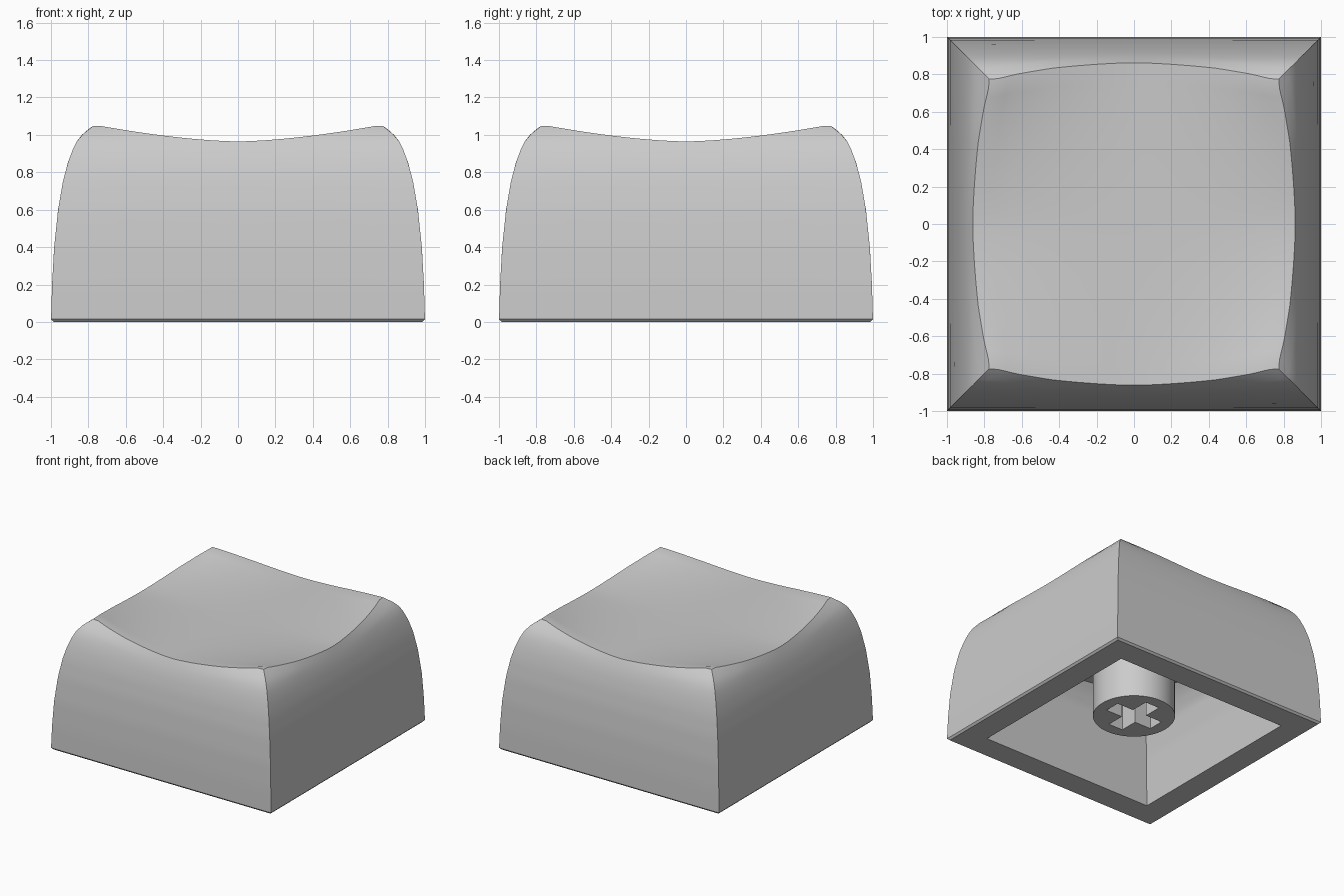
import bpy
import bmesh
from mathutils import Matrix, Vector

old = bpy.data.objects.get("Cube")
if old:
    bpy.data.objects.remove(old, do_unlink=True)

grey = bpy.data.materials.new("plain grey")
grey.use_nodes = True
grey.diffuse_color = (0.6, 0.6, 0.6, 1)
grey.node_tree.nodes["Principled BSDF"].inputs["Base Color"].default_value = (0.6, 0.6, 0.6, 1)

COLS, ROWS = 32, 24
STEPS = [2 * i / COLS - 1 for i in range(COLS + 1)]
BASE = 0.015          # height of the small bottom chamfer

# Half width of the outer and inner walls, as (height, half width)
OUTER = [(0, 1), (0.2, 0.994), (0.4, 0.983), (0.6, 0.962), (0.75, 0.936),
         (0.85, 0.91), (0.92, 0.884), (0.965, 0.862), (1.0, 0.834),
         (1.03, 0.8), (1.05, 0.772)]
INNER = [(0, 0.786), (0.4, 0.765), (0.6, 0.735), (0.7, 0.69),
         (0.76, 0.65), (0.84, 0.57)]


def half_width(profile, z):
    for (z0, w0), (z1, w1) in zip(profile, profile[1:]):
        if z <= z1:
            return w0 + (w1 - w0) * (z - z0) / (z1 - z0)
    return profile[-1][1]


def rise(t):
    return min(abs(t) / 0.95, 1) ** 1.6


def dish_height(edge, s, t):
    bowl = 0.015 * (s * s + t * t - s * s * t * t - 1)
    return edge + bowl + 0.083 * rise(s) * rise(t)


def add_grid(bm, point, us, vs, turn=0):
    rot = Matrix.Rotation(turn * 1.5707963, 3, 'Z')
    rows = [[bm.verts.new(rot @ Vector(point(u, v))) for u in us] for v in vs]
    for a, b in zip(rows, rows[1:]):
        for i in range(len(us) - 1):
            bm.faces.new((a[i], a[i + 1], b[i + 1], b[i]))


def add_skin(bm, profile, edge, z0):
    """Four curved walls closed by a dished top."""
    def wall(t, v):
        z = z0 + v * (dish_height(edge, 1, t) - z0)
        corner = z0 + v * (dish_height(edge, 1, 1) - z0)
        return half_width(profile, z), t * half_width(profile, corner), z

    def dish(s, t):
        wx = half_width(profile, dish_height(edge, 1, t))
        wy = half_width(profile, dish_height(edge, s, 1))
        return s * wx, t * wy, dish_height(edge, s, t)

    for turn in range(4):
        add_grid(bm, wall, STEPS, [i / ROWS for i in range(ROWS + 1)], turn)
    add_grid(bm, dish, STEPS, STEPS)


def add_ring(bm, w0, z0, w1, z1):
    def strip(t, v):
        w = w0 + v * (w1 - w0)
        return w, t * w, z0 + v * (z1 - z0)
    for turn in range(4):
        add_grid(bm, strip, STEPS, [0, 1], turn)


def smooth(obj):
    bpy.ops.object.select_all(action='DESELECT')
    obj.select_set(True)
    bpy.context.view_layer.objects.active = obj
    bpy.ops.object.shade_smooth_by_angle(angle=0.5)


# Hollow cap: outer skin, inner skin, chamfer and bottom rim
bm = bmesh.new()
add_skin(bm, OUTER, 0.965, BASE)
add_skin(bm, INNER, 0.755, 0)
add_ring(bm, half_width(OUTER, BASE), BASE, 0.985, 0)
add_ring(bm, 0.985, 0, 0.786, 0)
bmesh.ops.remove_doubles(bm, verts=bm.verts, dist=0.0002)
bmesh.ops.recalc_face_normals(bm, faces=bm.faces)
mesh = bpy.data.meshes.new("cap_shell")
bm.to_mesh(mesh)
bm.free()
cap = bpy.data.objects.new("cap_shell", mesh)
bpy.context.collection.objects.link(cap)
mesh.materials.append(grey)
smooth(cap)

# Round stem under the cap
STEM_BOTTOM, STEM_TOP = 0.14, 0.8
bpy.ops.mesh.primitive_cylinder_add(vertices=64, radius=0.309, depth=STEM_TOP - STEM_BOTTOM,
                                    location=(0, 0, (STEM_TOP + STEM_BOTTOM) / 2))
stem = bpy.context.object
stem.name = "stem"
stem.data.materials.append(grey)

# Cross-shaped socket cut into the stem
for size in ((0.43, 0.13, 0.9), (0.13, 0.43, 0.9)):
    bpy.ops.mesh.primitive_cube_add(size=1, location=(0, 0, 0.15))
    cutter = bpy.context.object
    cutter.name = "socket_cutter"
    cutter.scale = size
    cutter.hide_render = True
    bpy.context.view_layer.update()
    cut = stem.modifiers.new("socket", 'BOOLEAN')
    cut.operation = 'DIFFERENCE'
    cut.solver = 'EXACT'
    cut.object = cutter
    bpy.context.view_layer.objects.active = stem
    bpy.ops.object.modifier_apply(modifier=cut.name)
    bpy.data.objects.remove(cutter, do_unlink=True)
smooth(stem)
